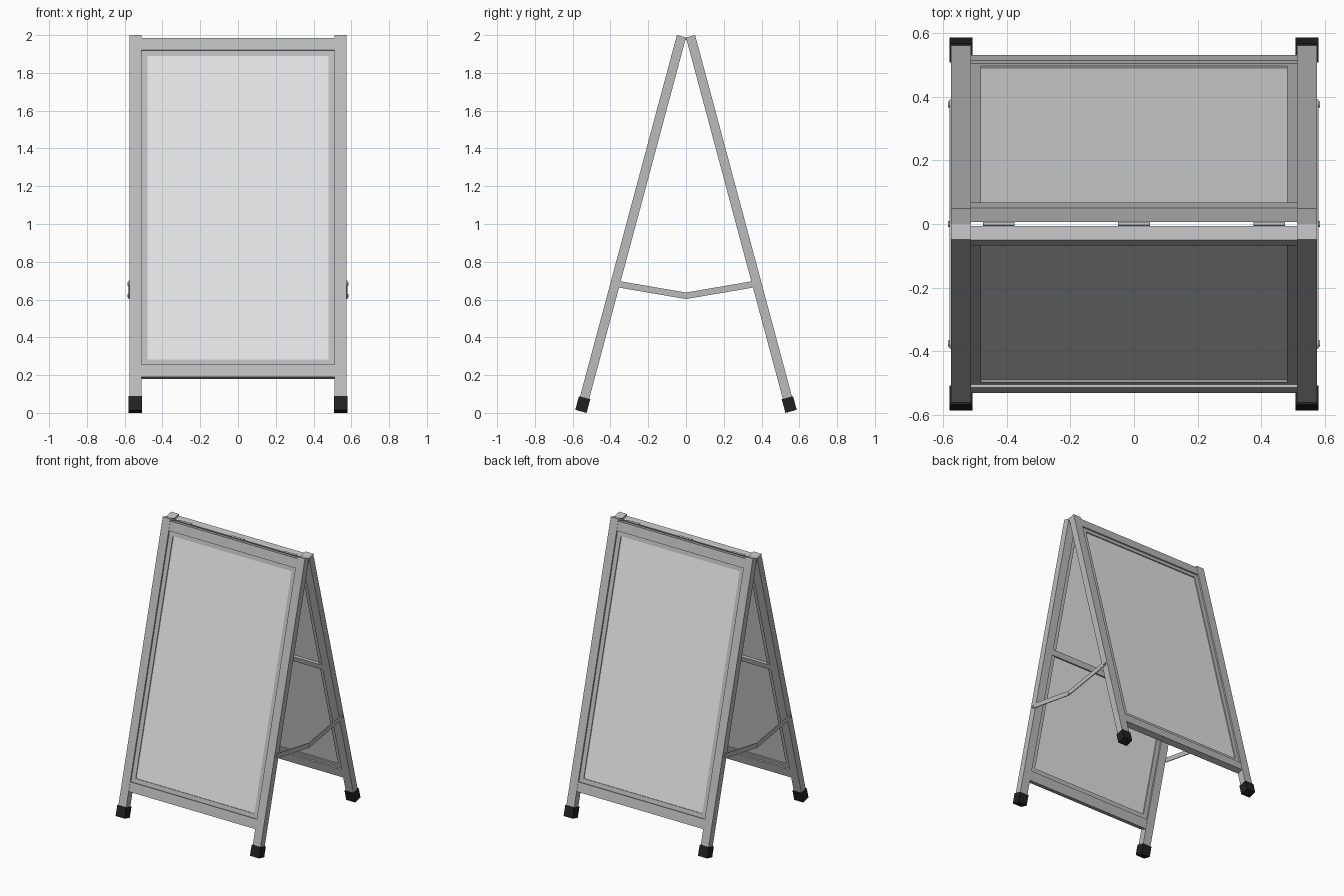
import bpy, bmesh, math
from mathutils import Vector

if "Cube" in bpy.data.objects:
    bpy.data.objects.remove(bpy.data.objects["Cube"])

A = math.radians(15)          # lean of each panel
S, C = math.sin(A), math.cos(A)
ZT = 2.0 - 0.05 * S           # height of the hinge line


def material(name, r, g, b):
    m = bpy.data.materials.new(name)
    m.diffuse_color = (r, g, b, 1)
    m.use_nodes = True
    m.node_tree.nodes["Principled BSDF"].inputs["Base Color"].default_value = m.diffuse_color
    return m


GREY = material("frame grey", 0.50, 0.50, 0.50)
LIGHT = material("board light grey", 0.77, 0.77, 0.77)
BLACK = material("foot black", 0.015, 0.015, 0.015)


def finish(bm, name, mat):
    bmesh.ops.recalc_face_normals(bm, faces=bm.faces)
    me = bpy.data.meshes.new(name)
    bm.to_mesh(me)
    bm.free()
    me.materials.append(mat)
    ob = bpy.data.objects.new(name, me)
    bpy.context.collection.objects.link(ob)
    return ob


def panel_box(name, side, x, n, v, mat, bevel=0):
    """Box in leaning-panel space: x across, n outward, v down the leg."""
    bm = bmesh.new()
    bmesh.ops.create_cube(bm, size=1)
    for p in bm.verts:
        px, pn, pv = (r[0] + (c + 0.5) * (r[1] - r[0]) for c, r in zip(p.co, (x, n, v)))
        p.co = Vector((px, side * (pn * C + pv * S), ZT + pn * S - pv * C))
    if bevel:
        bmesh.ops.bevel(bm, geom=bm.edges[:], offset=bevel, segments=1, affect='EDGES')
    return finish(bm, name, mat)


def prism(name, yz, x0, x1, mat):
    """Extrude a y-z outline along x."""
    bm = bmesh.new()
    f = bm.faces.new([bm.verts.new((x0, y, z)) for y, z in yz])
    r = bmesh.ops.extrude_face_region(bm, geom=[f])
    bmesh.ops.translate(bm, vec=(x1 - x0, 0, 0),
                        verts=[g for g in r["geom"] if isinstance(g, bmesh.types.BMVert)])
    return finish(bm, name, mat)


def circle(y, z, r, n=12):
    return [(y + r * math.cos(2 * math.pi * i / n), z + r * math.sin(2 * math.pi * i / n))
            for i in range(n)]


FOOT_END = (ZT - 0.006 * S) / C
PY, PZ = 0.375, 0.684         # brace pivot on the leg
JZ, HW = 0.62, 0.017          # brace centre joint height, half width

for side, tag in ((-1, "front"), (1, "back")):
    # legs, feet and bezel stiles
    for sx in (-1, 1):
        panel_box(tag + "_leg", side, (sx * 0.512, sx * 0.575), (0, 0.05), (0, FOOT_END - 0.01), GREY)
        panel_box(tag + "_foot", side, (sx * 0.507, sx * 0.58), (-0.006, 0.056),
                  (FOOT_END - 0.075, FOOT_END), BLACK)
        panel_box(tag + "_bezel_stile", side, (sx * 0.48, sx * 0.512), (0.012, 0.039),
                  (0.081, 1.805), GREY)
    # rails between the legs
    panel_box(tag + "_top_rail", side, (-0.512, 0.512), (0.002, 0.048), (0.014, 0.081), GREY)
    panel_box(tag + "_bottom_rail", side, (-0.512, 0.512), (0.002, 0.048), (1.805, 1.872), GREY)
    # bezel rails
    panel_box(tag + "_bezel_top", side, (-0.48, 0.48), (0.012, 0.039), (0.081, 0.111), GREY)
    panel_box(tag + "_bezel_bottom", side, (-0.48, 0.48), (0.012, 0.039), (1.775, 1.805), GREY)
    # display board and its stiffening bar on the inside
    panel_box(tag + "_board", side, (-0.48, 0.48), (0.02, 0.032), (0.111, 1.775), LIGHT)
    panel_box(tag + "_cross_bar", side, (-0.512, 0.512), (0.003, 0.02), (0.925, 0.965), GREY)

    # folding brace halves on the outside of the legs, rounded at the pivot
    t = math.atan2(PZ - JZ, PY)
    arc = [(side * (PY + HW * math.cos(t + a)), PZ + HW * math.sin(t + a))
           for a in (math.radians(-90 + 22.5 * i) for i in range(9))]
    dz = HW / math.cos(t)
    outline = [(0, JZ + dz), (0, JZ - dz)] + arc
    for sx in (-1, 1):
        prism(tag + "_brace", outline, sx * 0.574, sx * 0.580, GREY)
        prism(tag + "_brace_rivet", circle(side * PY, PZ, 0.009), sx * 0.579, sx * 0.584, GREY)

# centre rivets of the braces
for sx in (-1, 1):
    prism("brace_joint_rivet", circle(0, JZ, 0.009), sx * 0.579, sx * 0.584, GREY)

# hinge barrels along the top
for x in (-0.425, 0, 0.425):
    prism("hinge_barrel", circle(0, ZT - 0.008, 0.006), x - 0.05, x + 0.05, GREY)
